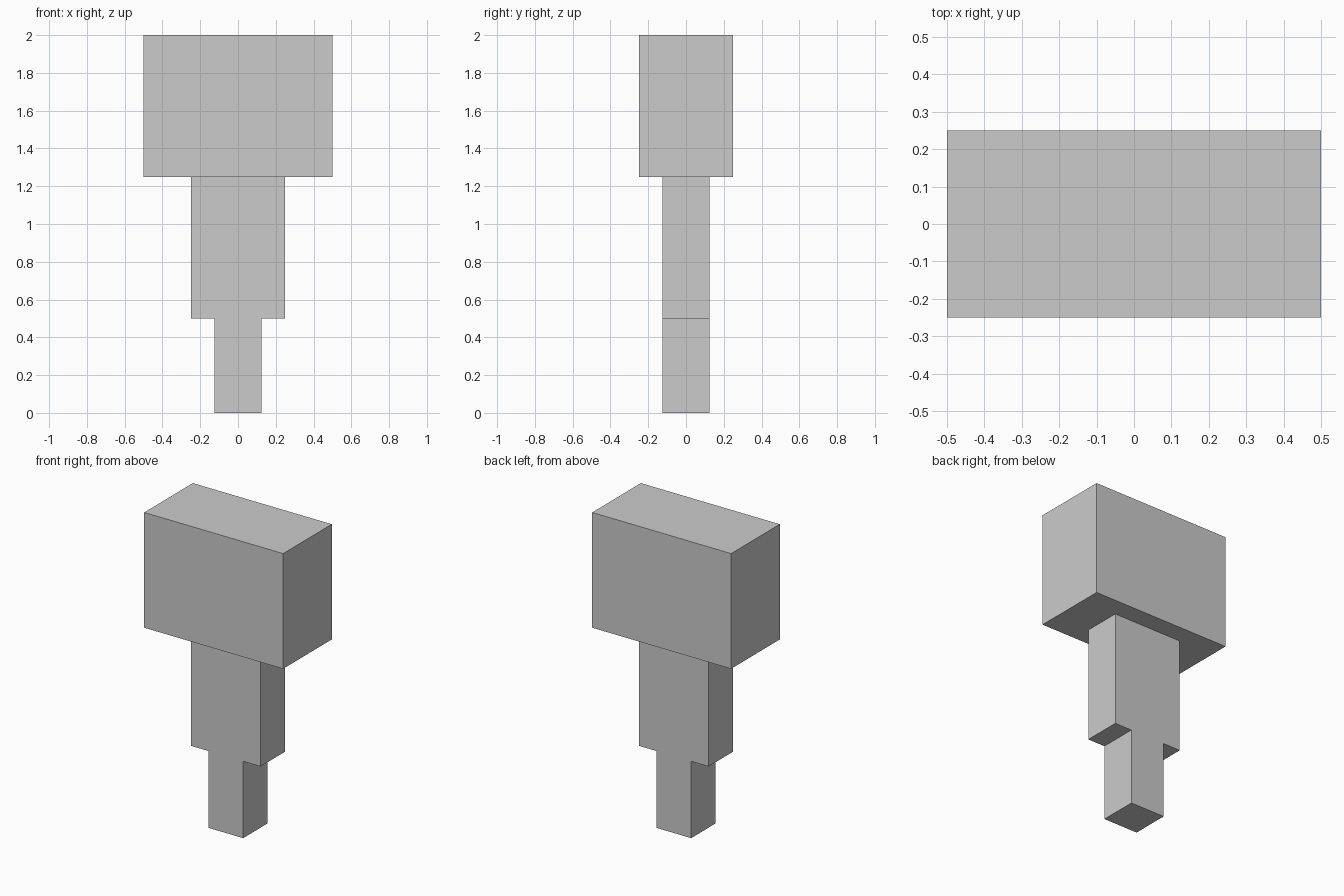
import bpy, bmesh

if "Cube" in bpy.data.objects:
    bpy.data.objects.remove(bpy.data.objects["Cube"])


def extruded(name, profile, half_depth):
    """Extrude an XZ outline symmetrically along Y."""
    bm = bmesh.new()
    face = bm.faces.new([bm.verts.new((x, -half_depth, z)) for x, z in profile])
    ret = bmesh.ops.extrude_face_region(bm, geom=[face])
    verts = [v for v in ret["geom"] if isinstance(v, bmesh.types.BMVert)]
    bmesh.ops.translate(bm, verts=verts, vec=(0, 2 * half_depth, 0))
    bmesh.ops.recalc_face_normals(bm, faces=bm.faces)
    mesh = bpy.data.meshes.new(name)
    bm.to_mesh(mesh)
    bm.free()
    obj = bpy.data.objects.new(name, mesh)
    bpy.context.collection.objects.link(obj)
    return obj


def mirrored(half):
    """Complete a right-hand outline with its left-hand mirror."""
    return half + [(-x, z) for x, z in reversed(half)]


# Stepped handle: narrow grip below a wider neck, same depth
extruded("handle", mirrored([(0.125, 0), (0.125, 0.5), (0.25, 0.5), (0.25, 1.25)]), 0.125)

# Large block on top
extruded("head", mirrored([(0.5, 1.25), (0.5, 2.0)]), 0.25)
